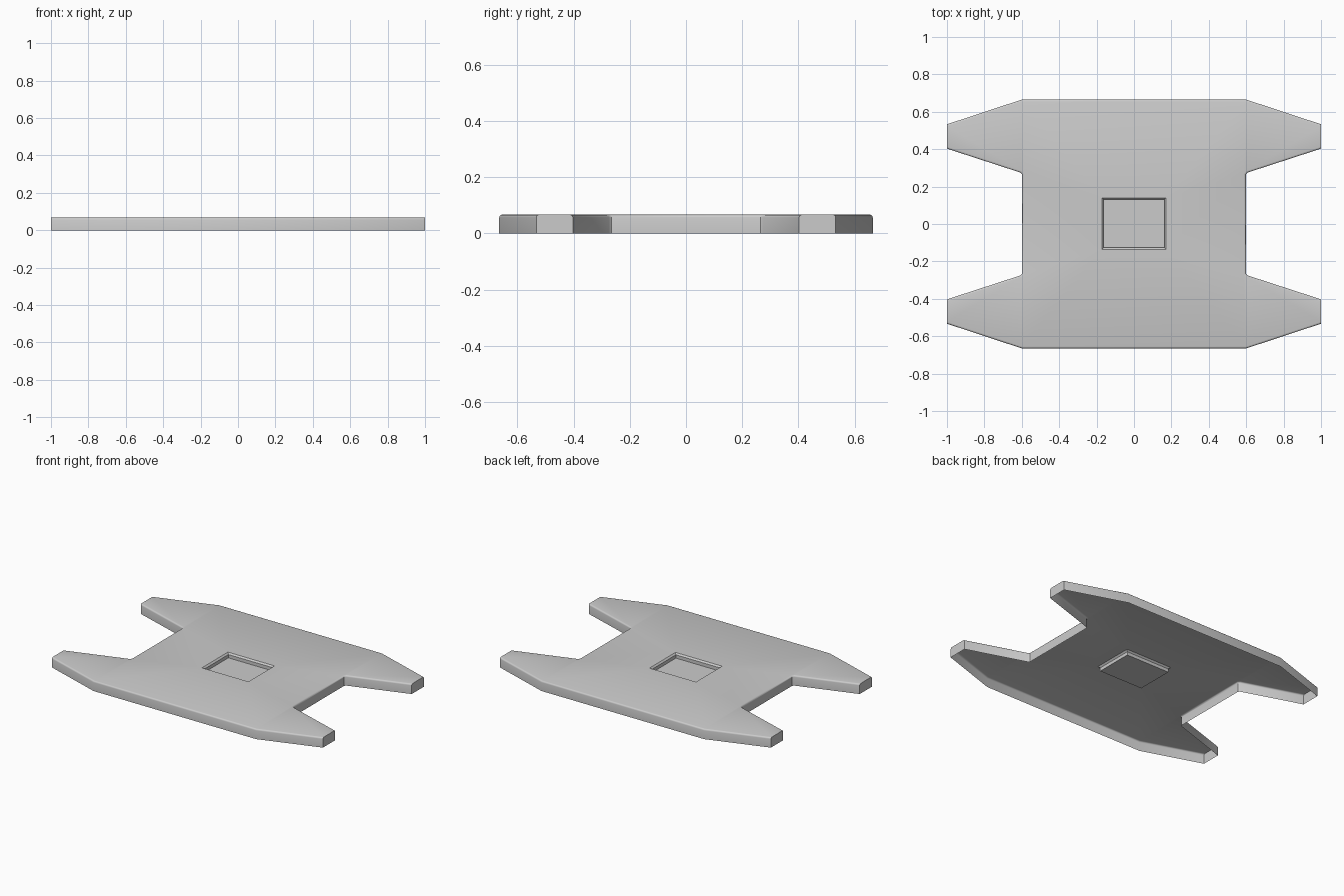
import bpy, bmesh
from math import sin, cos, pi, radians
from mathutils import Vector

if "Cube" in bpy.data.objects:
    bpy.data.objects.remove(bpy.data.objects["Cube"])

H, R, STEPS = 0.067, 0.01, 3      # plate height, edge rounding, rounding steps
FLOOR = 0.035                     # height of the recess floor

# One corner of the outline, mirrored to all four (counter-clockwise)
corner = [(0.598, 0.265), (0.607, 0.275), (1.0, 0.403), (1.0, 0.533), (0.6, 0.665)]
outline = (corner
           + [(-x, y) for x, y in reversed(corner)]
           + [(-x, -y) for x, y in corner]
           + [(x, -y) for x, y in reversed(corner)])
recess = [(0.172, -0.135), (0.172, 0.14), (-0.172, 0.14), (-0.172, -0.135)]


def inset(points, dist):
    """Move each edge inward by dist; the tip ends (|x| = 1) stay in place."""
    pts = [Vector(p) for p in points]
    lines = []
    for a, b in zip(pts, pts[1:] + pts[:1]):
        t = (b - a).normalized()
        tip = abs(a.x) == 1.0 and abs(b.x) == 1.0
        lines.append((a + Vector((-t.y, t.x)) * (0 if tip else dist), t))
    out = []
    for (p, t), (q, u) in zip(lines[-1:] + lines[:-1], lines):
        s = (q - p).cross(u) / t.cross(u)
        out.append(p + t * s)
    return out


def ring(bm, points, z):
    return [bm.verts.new((p[0], p[1], z)) for p in points]


def bridge(bm, low, high):
    n = len(low)
    for i in range(n):
        j = (i + 1) % n
        bm.faces.new((low[i], low[j], high[j], high[i]))


def loop_edges(bm, verts):
    out = []
    for a, b in zip(verts, verts[1:] + verts[:1]):
        out.append(bm.edges.get((a, b)) or bm.edges.new((a, b)))
    return out


bm = bmesh.new()

# Outer skirt, open below, with a rounded top edge
rings = [ring(bm, outline, 0)]
for k in range(STEPS + 1):
    a = pi / 2 * k / STEPS
    rings.append(ring(bm, inset(outline, R * (1 - cos(a))), H - R + R * sin(a)))
for low, high in zip(rings, rings[1:]):
    bridge(bm, low, high)

# Central recess with sloped rim, straight walls and floor
rim = ring(bm, recess, H)
lip = ring(bm, inset(recess, R), H - R)
base = ring(bm, inset(recess, R), FLOOR)
bridge(bm, rim, lip)
bridge(bm, lip, base)
bm.faces.new(base)

# Top surface between outline and recess
edges = loop_edges(bm, rings[-1]) + loop_edges(bm, rim)
bmesh.ops.triangle_fill(bm, use_beauty=True, use_dissolve=False, edges=edges,
                        normal=(0, 0, 1))
bm.normal_update()
bmesh.ops.recalc_face_normals(bm, faces=bm.faces[:])
bm.normal_update()
top = max(bm.faces, key=lambda f: f.calc_center_median().z)
if top.normal.z < 0:
    bmesh.ops.reverse_faces(bm, faces=bm.faces[:])

mesh = bpy.data.meshes.new("base_plate")
bm.to_mesh(mesh)
bm.free()
plate = bpy.data.objects.new("base_plate", mesh)
bpy.context.collection.objects.link(plate)
bpy.context.view_layer.objects.active = plate
plate.select_set(True)
bpy.ops.object.shade_smooth_by_angle(angle=radians(32))
